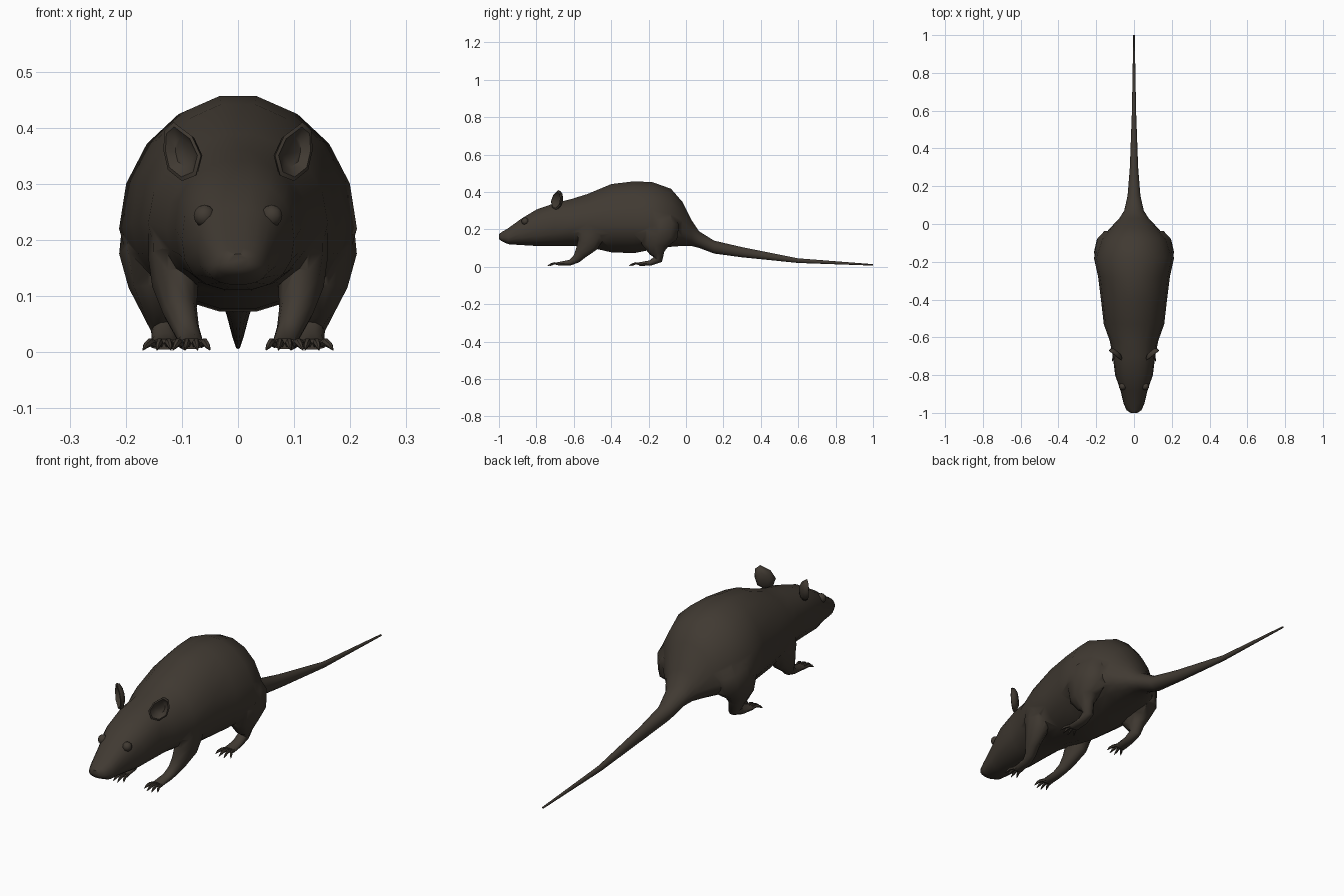
import bpy, bmesh, math
from mathutils import Vector

if "Cube" in bpy.data.objects:
    bpy.data.objects.remove(bpy.data.objects["Cube"])

fur = bpy.data.materials.new("dark brown fur")
fur.diffuse_color = (0.052, 0.042, 0.032, 1)
fur.use_nodes = True
fur.node_tree.nodes["Principled BSDF"].inputs["Base Color"].default_value = fur.diffuse_color


def finish(name, bm):
    bmesh.ops.recalc_face_normals(bm, faces=bm.faces[:])
    me = bpy.data.meshes.new(name)
    bm.to_mesh(me)
    bm.free()
    ob = bpy.data.objects.new(name, me)
    bpy.context.collection.objects.link(ob)
    me.materials.append(fur)
    for p in me.polygons:
        p.use_smooth = True
    return ob


def loft(name, rings):
    """Closed skin over equal-sized rings of points."""
    bm = bmesh.new()
    vs = [[bm.verts.new(p) for p in r] for r in rings]
    n = len(vs[0])
    for a, b in zip(vs, vs[1:]):
        for i in range(n):
            bm.faces.new((a[i], a[(i + 1) % n], b[(i + 1) % n], b[i]))
    bm.faces.new(vs[0])
    bm.faces.new(vs[-1])
    return finish(name, bm)


def tube(name, path, n):
    """Tube along (x, y, z, half width, half depth) stations."""
    pts = [Vector(p[:3]) for p in path]
    rings = []
    for i, p in enumerate(path):
        t = (pts[min(i + 1, len(pts) - 1)] - pts[max(i - 1, 0)]).normalized()
        r = Vector((1, 0, 0))
        r = (r - r.dot(t) * t).normalized()
        u = t.cross(r)
        rings.append([pts[i] + r * p[3] * math.cos(a) + u * p[4] * math.sin(a)
                      for a in (2 * math.pi * k / n for k in range(n))])
    return loft(name, rings)


# Body, head and tail in one skin: y, top, bottom, widest height, half width
stations = [
    (-1.0, .175, .148, .16, .018), (-.985, .186, .136, .155, .04),
    (-.95, .207, .12, .155, .055), (-.88, .258, .115, .18, .072),
    (-.8, .307, .11, .2, .1), (-.7, .342, .11, .22, .112),
    (-.62, .362, .11, .22, .128), (-.53, .39, .105, .23, .16),
    (-.4, .445, .075, .23, .175), (-.28, .46, .07, .23, .19),
    (-.18, .456, .09, .22, .212), (-.08, .42, .105, .21, .178),
    (-.02, .35, .11, .19, .125), (.03, .25, .11, .17, .078),
    (.07, .19, .1, .145, .052), (.15, .14, .07, .105, .034),
    (.3, .105, .05, .077, .022), (.6, .045, .02, .033, .011),
    (1.0, .014, .006, .01, .004)]
N = 18
rings = []
for y, top, bot, mid, w in stations:
    e = .85 if y < -.65 else 1.0          # squarer head
    ring = []
    for k in range(N):
        a = 2 * math.pi * k / N
        c, s = math.cos(a), math.sin(a)
        c = math.copysign(abs(c) ** e, c)
        s = math.copysign(abs(s) ** e, s)
        ring.append((w * c, y, mid + s * ((top - mid) if s > 0 else (mid - bot))))
    rings.append(ring)
body = loft("body_head_and_tail", rings)

# Leg stations for the right-hand (+x) side
front = [(.11, -.49, .28, .025, .04), (.115, -.5, .23, .044, .075),
         (.114, -.51, .17, .046, .08), (.112, -.525, .12, .041, .06),
         (.104, -.56, .075, .031, .036), (.093, -.585, .042, .024, .024),
         (.085, -.62, .022, .022, .016), (.083, -.685, .015, .025, .010)]
hind = [(.12, -.12, .3, .035, .06), (.135, -.135, .24, .07, .105),
        (.14, -.15, .17, .072, .11), (.145, -.165, .115, .05, .075),
        (.14, -.155, .075, .032, .042), (.132, -.15, .04, .023, .026),
        (.13, -.19, .02, .024, .015), (.132, -.25, .014, .028, .010)]
# Ear outline seen from the front (x, z)
ear = [(.075, .315), (.066, .35), (.082, .385), (.115, .41), (.131, .395),
       (.133, .36), (.125, .325), (.1, .305)]


def ear_ring(sx, scale, back):
    cx, cz = .102, .355
    out = []
    for x, z in ear:
        x, z = cx + (x - cx) * scale, cz + (z - cz) * scale
        out.append((sx * (x - back * .5), -.695 + (x - .1) * .8 + back, z))
    return out


for sx, side in ((1, "left"), (-1, "right")):
    # Legs are merged into the body
    for part, path in (("front_leg", front), ("hind_leg", hind)):
        leg = tube(part + "_" + side, [(sx * p[0],) + p[1:] for p in path], 10)
        mod = body.modifiers.new(part, "BOOLEAN")
        mod.operation, mod.solver, mod.object = "UNION", "EXACT", leg
        bpy.context.view_layer.objects.active = body
        bpy.ops.object.modifier_apply(modifier=mod.name)
        bpy.data.objects.remove(leg)
        # Toes with pointed claws
        x0, y0 = path[-1][0], path[-1][1]
        spread = .030 if part == "front_leg" else .034
        for i in range(4):
            f = (i - 1.5) / 1.5
            y1 = y0 - .062 + .02 * abs(f)
            tube(f"{part}_toe_{side}_{i + 1}", [
                (sx * (x0 + .016 * f), y0 + .015, .014, .006, .007),
                (sx * (x0 + .024 * f), y0 - .02, .018, .0065, .007),
                (sx * (x0 + spread * .95 * f), (y0 + y1) / 2 - .012, .012, .005, .006),
                (sx * (x0 + spread * 1.1 * f), y1, .004, .001, .001)], 6)
    # Cupped ear: back, rim, and hollow front
    loft("ear_" + side, [ear_ring(sx, .55, .022), ear_ring(sx, .9, .012),
                         ear_ring(sx, 1, 0), ear_ring(sx, .85, -.002),
                         ear_ring(sx, .5, .012)])
    # Eye
    bm = bmesh.new()
    bmesh.ops.create_uvsphere(bm, u_segments=10, v_segments=6, radius=.02)
    bmesh.ops.translate(bm, verts=bm.verts[:], vec=(sx * .06, -.86, .243))
    finish("eye_" + side, bm)

for ob in bpy.data.objects:
    ob.select_set(True)
bpy.context.view_layer.objects.active = body
bpy.ops.object.shade_smooth_by_angle(angle=math.radians(50))
